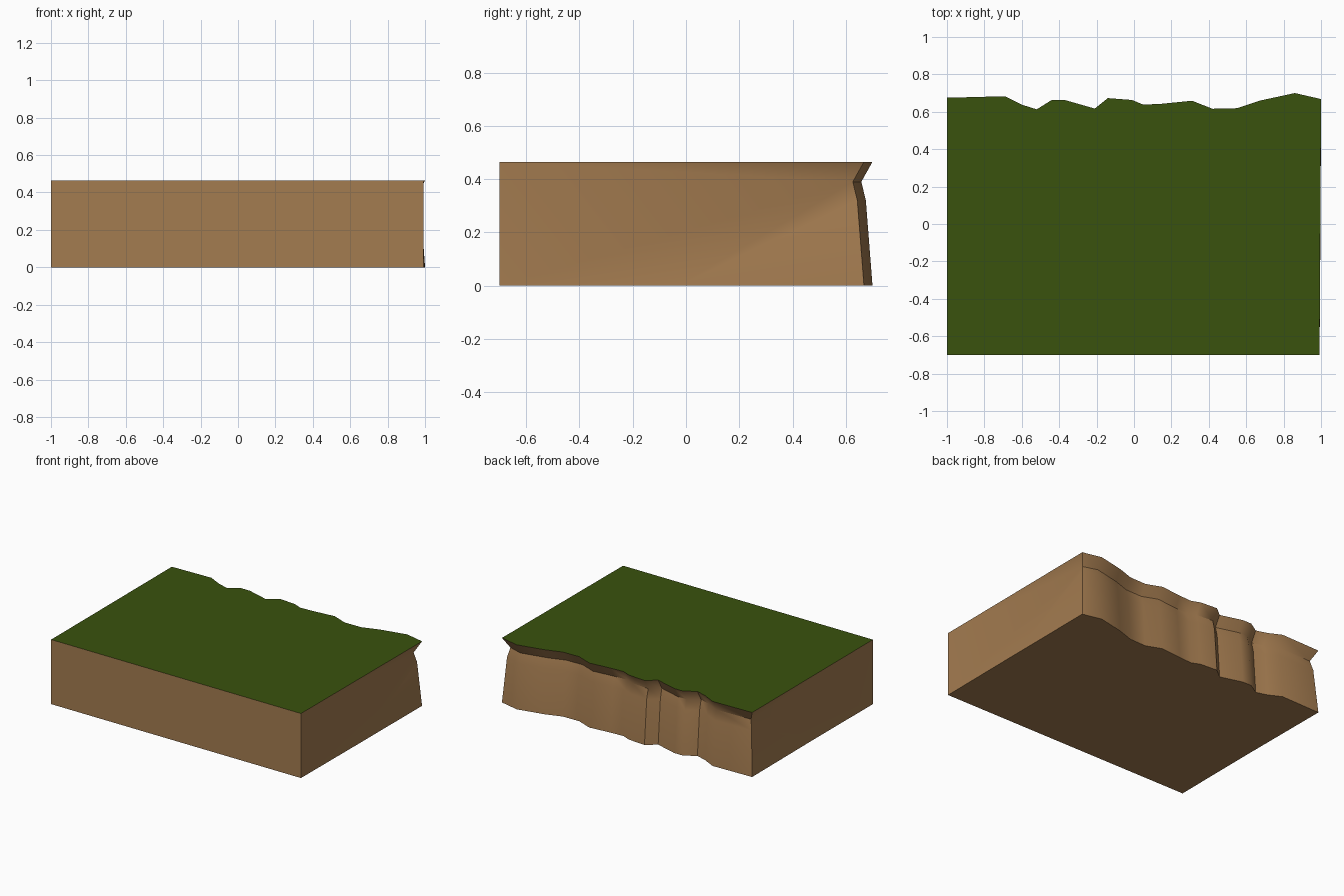
import bpy, bmesh, math

if "Cube" in bpy.data.objects:
    bpy.data.objects.remove(bpy.data.objects["Cube"])

TOP = 0.465
FRONT = -0.70

def material(name, rgb):
    m = bpy.data.materials.new(name)
    m.diffuse_color = (*rgb, 1)
    m.use_nodes = True
    m.node_tree.nodes["Principled BSDF"].inputs["Base Color"].default_value = m.diffuse_color
    return m

earth = material("earth brown", (0.37, 0.20, 0.08))
grass = material("grass green", (0.042, 0.085, 0.004))

# Ragged cliff outline seen from above (x, y)
rim = [(-1, .675), (-.69, .683), (-.60, .638), (-.52, .613), (-.44, .663),
       (-.37, .663), (-.21, .617), (-.14, .673), (-.01, .663), (.05, .638),
       (.15, .643), (.31, .659), (.42, .616), (.55, .619), (.67, .659),
       (.86, .70), (1, .668)]
# Cliff cross-section: height and how far it is eroded under the turf lip
section = [(0, 0), (.32, .025), (.39, .042), (TOP, 0)]

bm = bmesh.new()
rows = []
for z, cut in section:
    row = []
    for x, y in rim:
        if abs(x) == 1:                      # end corners erode diagonally
            x -= math.copysign(cut * 0.9, x)
        row.append(bm.verts.new((x, y - cut, z)))
    rows.append(row)

# Cliff face
for low, high in zip(rows, rows[1:]):
    for i in range(len(rim) - 1):
        bm.faces.new((low[i], low[i + 1], high[i + 1], high[i]))

# Straight sides, creased from mid base to the eroded notch
fronts, mids = [], []
for end, x in ((0, -1), (-1, .992)):
    fb = bm.verts.new((x, FRONT, 0))
    ft = bm.verts.new((x, FRONT, TOP))
    mid = bm.verts.new((math.copysign(.997, x), -.03, 0))
    b0, b1, notch, lip = (r[end] for r in rows)
    for f in ((fb, mid, notch), (fb, notch, ft), (ft, notch, lip),
              (mid, b1, notch), (mid, b0, b1)):
        bm.faces.new(f)
    fronts.append((fb, ft))
    mids.append(mid)

# Front wall, underside and turf
(lb, lt), (rb, rt) = fronts
bm.faces.new((lb, rb, rt, lt))
bm.faces.new([lb, rb, mids[1]] + rows[0][::-1] + [mids[0]])
bm.faces.new([lt, rt] + rows[-1][::-1])
bmesh.ops.recalc_face_normals(bm, faces=bm.faces)

# Green on the flat top only
for f in bm.faces:
    f.material_index = int(all(v.co.z > TOP - .001 for v in f.verts))
bmesh.ops.triangulate(bm, faces=[f for f in bm.faces if len(f.verts) > 4])

mesh = bpy.data.meshes.new("cliff_block")
bm.to_mesh(mesh)
bm.free()
mesh.materials.append(earth)
mesh.materials.append(grass)
block = bpy.data.objects.new("cliff_block", mesh)
bpy.context.collection.objects.link(block)
bpy.context.view_layer.objects.active = block
block.select_set(True)
bpy.ops.object.shade_smooth_by_angle(angle=math.radians(40))
